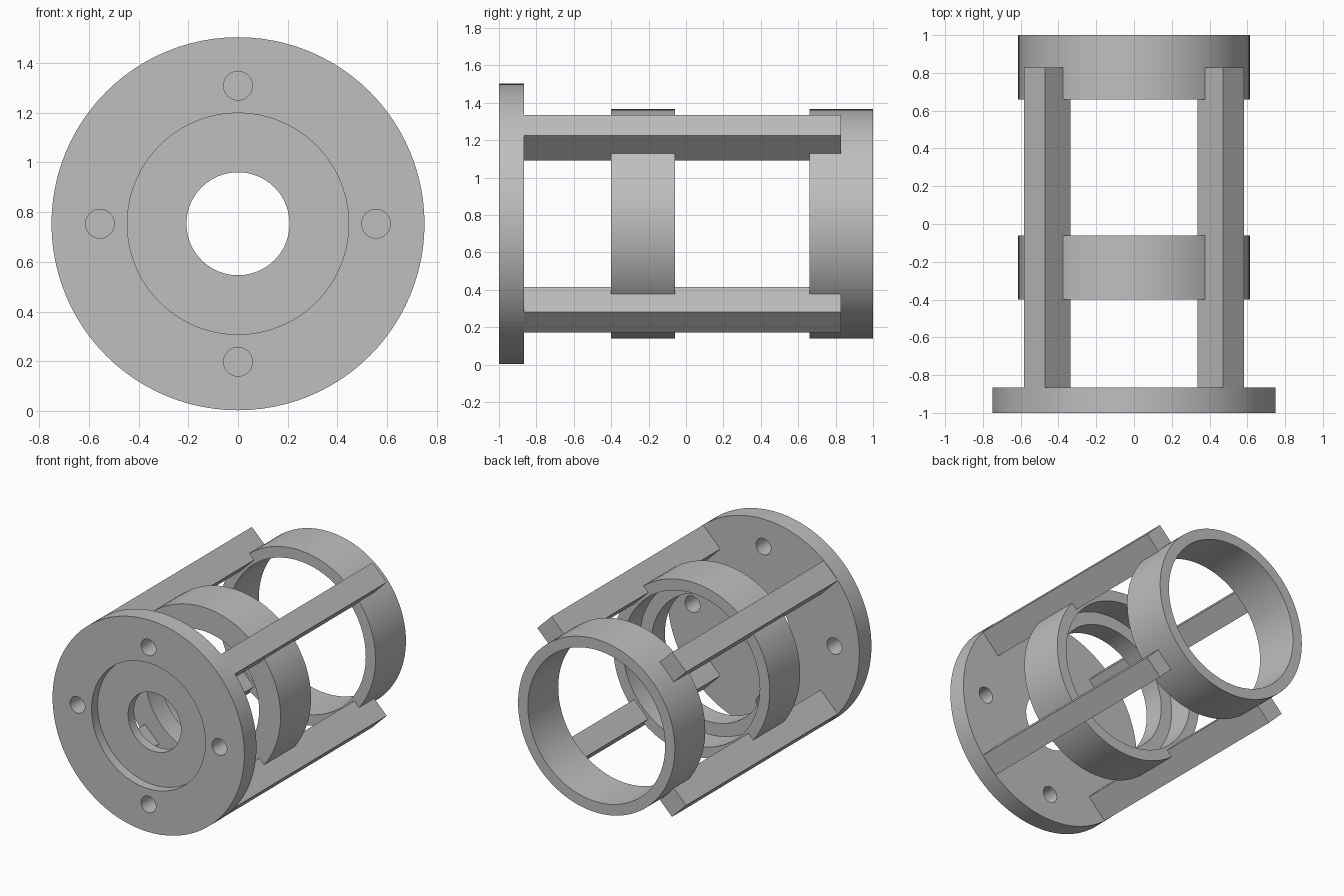
import bpy, bmesh, math
from mathutils import Matrix, Vector

if "Cube" in bpy.data.objects:
    bpy.data.objects.remove(bpy.data.objects["Cube"], do_unlink=True)

CENTRE_Z = 0.753
SEGMENTS = 96

grey = bpy.data.materials.new("plain_grey")
grey.use_nodes = True
grey.diffuse_color = (0.52, 0.52, 0.52, 1)
grey.node_tree.nodes["Principled BSDF"].inputs["Base Color"].default_value = (0.52, 0.52, 0.52, 1)


def finish(name, bm):
    """Turn a bmesh into a shaded object on the model's long axis."""
    bmesh.ops.recalc_face_normals(bm, faces=bm.faces[:])
    mesh = bpy.data.meshes.new(name)
    bm.to_mesh(mesh)
    bm.free()
    mesh.materials.append(grey)
    obj = bpy.data.objects.new(name, mesh)
    obj.location.z = CENTRE_Z
    bpy.context.collection.objects.link(obj)
    return obj


def smooth(obj):
    bpy.ops.object.select_all(action="DESELECT")
    obj.select_set(True)
    bpy.context.view_layer.objects.active = obj
    bpy.ops.object.shade_smooth_by_angle(angle=math.radians(30))


def lathe(name, profile):
    """Revolve a closed (radius, y) profile about the y axis."""
    bm = bmesh.new()
    rings = []
    for i in range(SEGMENTS):
        a = math.tau * i / SEGMENTS
        rings.append([bm.verts.new((r * math.cos(a), y, r * math.sin(a))) for r, y in profile])
    n = len(profile)
    for i in range(SEGMENTS):
        a, b = rings[i], rings[(i + 1) % SEGMENTS]
        for j in range(n):
            k = (j + 1) % n
            bm.faces.new((a[j], a[k], b[k], b[j]))
    return finish(name, bm)


# Front flange with a shallow round recess and a central bore
flange = lathe("front_flange", [(0.207, -0.932), (0.445, -0.932), (0.445, -1.0),
                                (0.75, -1.0), (0.75, -0.865), (0.207, -0.865)])

# Four bolt holes drilled through the flange
bm = bmesh.new()
for i in range(4):
    spot = Matrix.Rotation(i * math.pi / 2, 4, "Y") @ Vector((0.555, -0.93, 0))
    bmesh.ops.create_cone(bm, cap_ends=True, segments=32, radius1=0.058, radius2=0.058, depth=0.4,
                          matrix=Matrix.Translation(spot) @ Matrix.Rotation(math.pi / 2, 4, "X"))
drill = finish("bolt_hole_cutter", bm)
drill.hide_render = True
cut = flange.modifiers.new("bolt_holes", "BOOLEAN")
cut.operation = "DIFFERENCE"
cut.solver = "EXACT"
cut.object = drill
bpy.context.view_layer.objects.active = flange
bpy.ops.object.modifier_apply(modifier=cut.name)
bpy.data.objects.remove(drill, do_unlink=True)
smooth(flange)

# Middle ring with an inner lip at its front
smooth(lathe("middle_ring", [(0.445, -0.4), (0.613, -0.4), (0.613, -0.06),
                             (0.535, -0.06), (0.535, -0.25), (0.445, -0.25)]))

# Plain rear ring
smooth(lathe("rear_ring", [(0.537, 0.66), (0.613, 0.66), (0.613, 1.0), (0.537, 1.0)]))

# Four diagonal bars joining the flange and rings
for i, name in enumerate(("upper_left", "lower_left", "lower_right", "upper_right")):
    angle = -math.pi / 4 + i * math.pi / 2
    bm = bmesh.new()
    bmesh.ops.create_cube(bm, size=1, matrix=Matrix.Rotation(angle, 4, "Y")
                          @ Matrix.Translation((0.65, -0.018, 0))
                          @ Matrix.Diagonal((0.19, 1.695, 0.156, 1)))
    finish(name + "_bar", bm)
